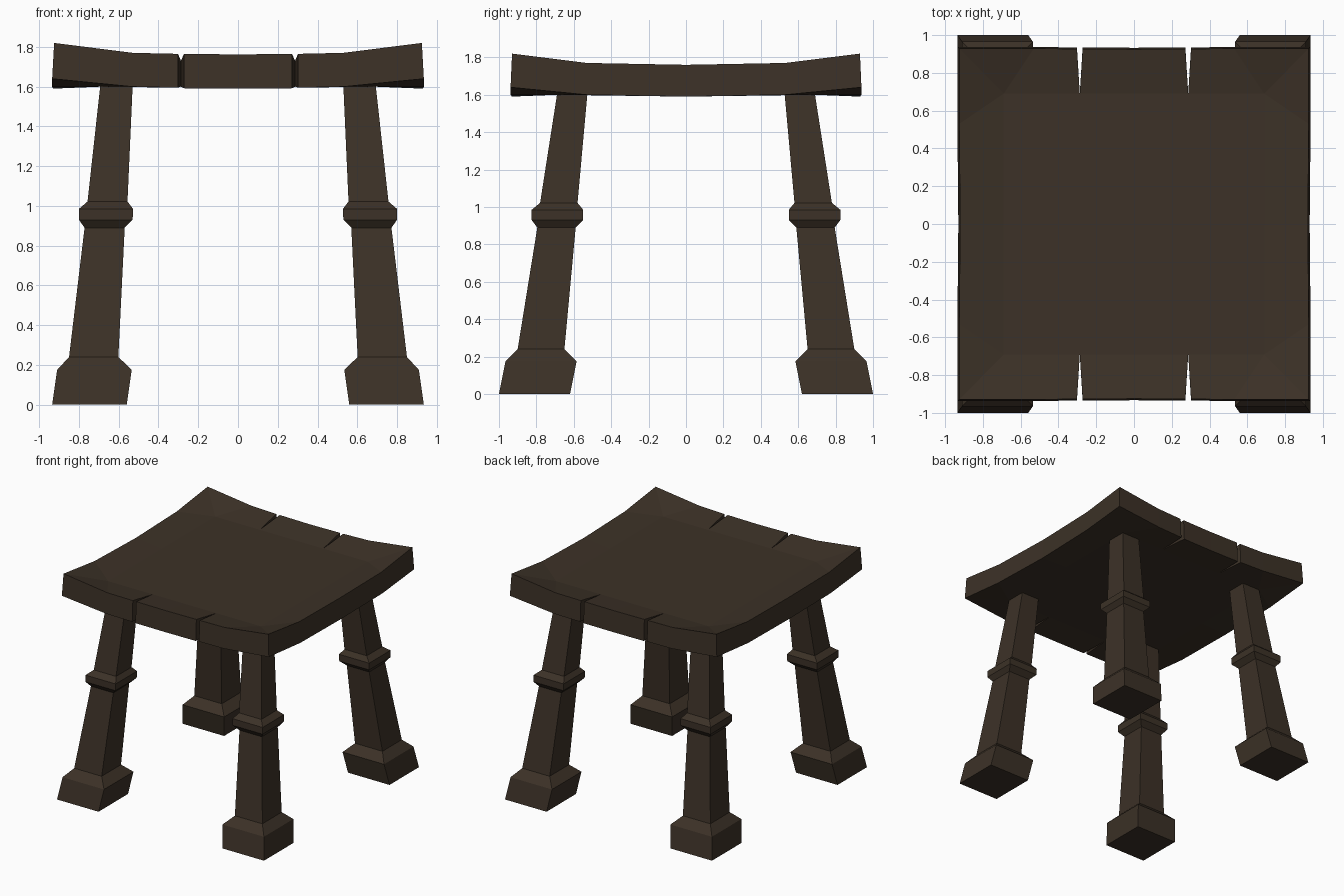
import bpy, bmesh

if "Cube" in bpy.data.objects:
    bpy.data.objects.remove(bpy.data.objects["Cube"])

wood = bpy.data.materials.new("dark brown wood")
wood.diffuse_color = (0.045, 0.031, 0.020, 1)
wood.use_nodes = True
wood.node_tree.nodes["Principled BSDF"].inputs["Base Color"].default_value = wood.diffuse_color


def make_object(name, bm):
    bmesh.ops.recalc_face_normals(bm, faces=bm.faces)
    mesh = bpy.data.meshes.new(name)
    bm.to_mesh(mesh)
    bm.free()
    mesh.materials.append(wood)
    ob = bpy.data.objects.new(name, mesh)
    bpy.context.collection.objects.link(ob)
    return ob


# Seat: one quarter of a dished slab with a split in its edge, mirrored twice
points = {  # x, y, top z, bottom z
    "mid_front": (0, .925, 1.762, 1.59),
    "split_a": (.272, .926, 1.765, 1.592),
    "split_tip": (.287, .69, 1.73, 1.60),
    "split_b": (.302, .926, 1.765, 1.595),
    "bend_front": (.53, .93, 1.77, 1.60),
    "corner": (.925, .93, 1.82, 1.64),
    "bend_side": (.925, .53, 1.77, 1.60),
    "mid_side": (.92, 0, 1.76, 1.59),
    "dish": (.69, .69, 1.73, 1.60),
    "dish_front": (0, .69, 1.73, 1.60),
    "dish_side": (.69, 0, 1.73, 1.60),
    "centre": (0, 0, 1.73, 1.60),
}
faces = [
    ("mid_front", "split_a", "split_tip", "dish_front"),
    ("split_tip", "split_b", "bend_front", "dish"),
    ("bend_front", "corner", "dish"),
    ("corner", "bend_side", "dish"),
    ("bend_side", "mid_side", "dish_side", "dish"),
    ("centre", "dish_front", "split_tip", "dish", "dish_side"),
]
rim = list(points)[:8]
bm = bmesh.new()
top, low = {}, {}
for key, (x, y, zt, zb) in points.items():
    top[key] = bm.verts.new((x, y, zt))
    # the lower rim flares out slightly
    low[key] = bm.verts.new((x + .01 * (x > .9), y + .008 * (y > .9), zb))
for f in faces:
    bm.faces.new([top[k] for k in f])
    bm.faces.new([low[k] for k in reversed(f)])
for a, b in zip(rim, rim[1:]):
    bm.faces.new((top[a], low[a], low[b], top[b]))
for f in bm.faces:  # make sure the quarter faces outward before mirroring
    f.normal_update()
seat = make_object("seat", bm)
mirror = seat.modifiers.new("mirror", 'MIRROR')
mirror.use_axis = (True, True, False)

# Legs: square sections lofted upward, leaning inward, with foot and collar
sections = [  # z, x inner, x outer, y inner, y outer
    (0, .56, .935, .62, 1.0),
    (.175, .535, .91, .585, .965),
    (.24, .602, .85, .65, .90),
    (.89, .57, .772, .59, .795),
    (.93, .53, .80, .55, .825),
    (.985, .528, .80, .55, .825),
    (1.022, .556, .757, .58, .78),
    (1.65, .528, .688, .523, .682),
]
for side_y, row in ((-1, "front"), (1, "back")):
    for side_x, side in ((-1, "left"), (1, "right")):
        bm = bmesh.new()
        rings = []
        for z, x0, x1, y0, y1 in sections:
            rings.append([bm.verts.new((side_x * x, side_y * y, z))
                          for x, y in ((x0, y0), (x1, y0), (x1, y1), (x0, y1))])
        for a, b in zip(rings, rings[1:]):
            for i in range(4):
                j = (i + 1) % 4
                bm.faces.new((a[i], a[j], b[j], b[i]))
        bm.faces.new(rings[0])
        bm.faces.new(rings[-1])
        make_object(f"{row}_{side}_leg", bm)
